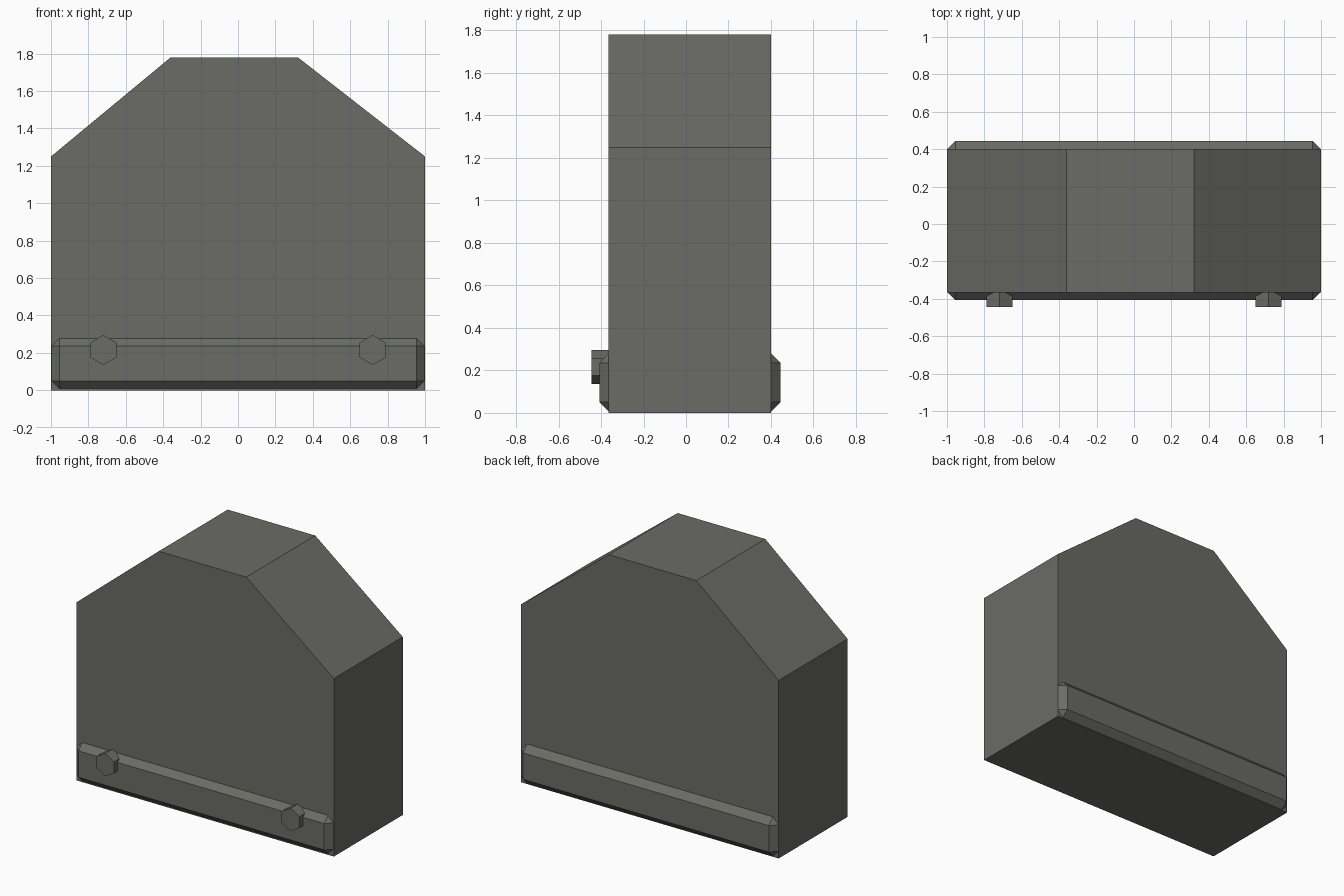
import bpy, bmesh, math
from mathutils import Matrix

if "Cube" in bpy.data.objects:
    bpy.data.objects.remove(bpy.data.objects["Cube"])

stone = bpy.data.materials.new("dark_grey_stone")
stone.diffuse_color = (0.145, 0.15, 0.132, 1)
stone.use_nodes = True
stone.node_tree.nodes["Principled BSDF"].inputs["Base Color"].default_value = stone.diffuse_color


def finish(name, bm):
    bmesh.ops.recalc_face_normals(bm, faces=bm.faces)
    mesh = bpy.data.meshes.new(name)
    bm.to_mesh(mesh)
    bm.free()
    mesh.materials.append(stone)
    obj = bpy.data.objects.new(name, mesh)
    bpy.context.collection.objects.link(obj)
    return obj


# Main slab: front profile extruded front to back
profile = [(-1, 0), (1, 0), (1, 1.25), (0.32, 1.78), (-0.36, 1.78), (-1, 1.25)]
bm = bmesh.new()
face = bm.faces.new([bm.verts.new((x, -0.365, z)) for x, z in profile])
ext = bmesh.ops.extrude_face_region(bm, geom=[face])
bmesh.ops.translate(bm, vec=(0, 0.765, 0),
                    verts=[v for v in ext["geom"] if isinstance(v, bmesh.types.BMVert)])
finish("slab", bm)


# Chamfered rails along the foot, half sunk into the slab
def rail(name, y):
    bm = bmesh.new()
    bmesh.ops.create_cube(bm, size=1, matrix=Matrix.Translation((0, y, 0.143))
                          @ Matrix.Diagonal((2, 0.1, 0.275, 1)))
    bmesh.ops.bevel(bm, geom=bm.edges[:], offset=0.045, segments=1,
                    profile=0.5, affect='EDGES')
    finish(name, bm)


rail("front_rail", -0.357)
rail("back_rail", 0.395)

# Hexagonal bolts on the front rail, points up and down
for side, x in (("left", -0.72), ("right", 0.72)):
    bm = bmesh.new()
    bmesh.ops.create_cone(bm, cap_ends=True, segments=6, radius1=0.08, radius2=0.08,
                          depth=0.085,
                          matrix=Matrix.Translation((x, -0.4025, 0.215))
                          @ Matrix.Rotation(math.pi / 2, 4, 'X'))
    finish(side + "_bolt", bm)
